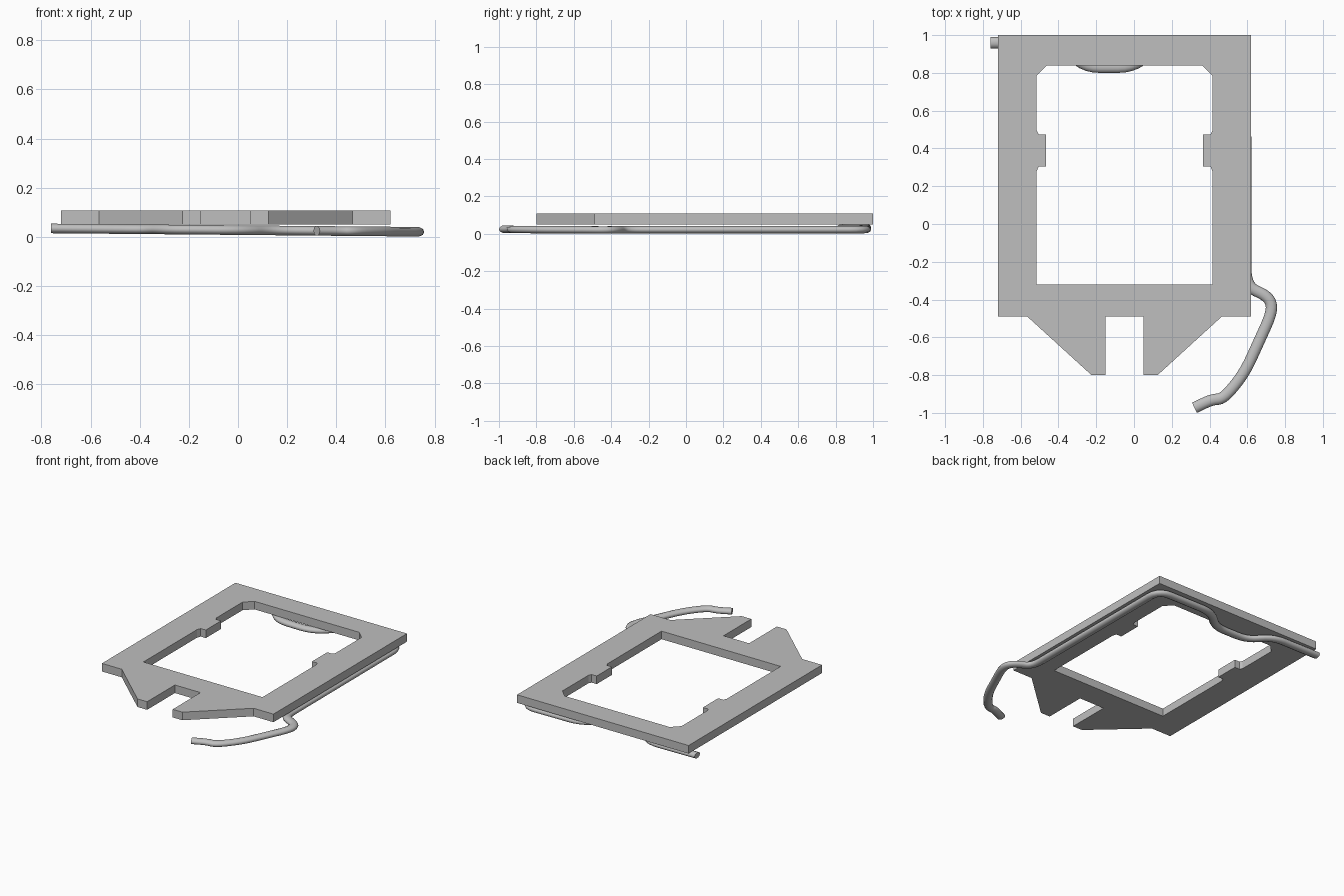
import bpy, math
from mathutils import Vector

cube = bpy.data.objects.get("Cube")
if cube:
    bpy.data.objects.remove(cube, do_unlink=True)

# One flat grey for everything
grey = bpy.data.materials.new("light_grey")
grey.use_nodes = True
GREY = (0.52, 0.52, 0.52, 1.0)
grey.diffuse_color = GREY
grey.node_tree.nodes["Principled BSDF"].inputs["Base Color"].default_value = GREY


def add_spline(curve, points, cyclic):
    spline = curve.splines.new('POLY')
    spline.points.add(len(points) - 1)
    for p, (x, y) in zip(spline.points, points):
        p.co = (x, y, 0, 1)
    spline.use_cyclic_u = cyclic


def curve_to_mesh(name, curve, angle):
    """Turn the curve into a mesh object, shaded smooth below the angle."""
    obj = bpy.data.objects.new(name, curve)
    bpy.context.collection.objects.link(obj)
    bpy.ops.object.select_all(action='DESELECT')
    obj.select_set(True)
    bpy.context.view_layer.objects.active = obj
    bpy.ops.object.convert(target='MESH')
    obj = bpy.context.object
    obj.data.materials.clear()
    obj.data.materials.append(grey)
    bpy.ops.object.shade_smooth_by_angle(angle=math.radians(angle))
    return obj


MID = -0.05  # symmetry line of the frame plate


def mirrored(half):
    """Closed loop from a half profile given as distance from the midline."""
    return [(MID - d, y) for d, y in half] + [(MID + d, y) for d, y in reversed(half)]


def fillet(points, radius, steps=5):
    """Round every inner corner of a path."""
    pts = [Vector(p) for p in points]
    out = [pts[0]]
    for a, b, c in zip(pts, pts[1:], pts[2:]):
        r1 = min(radius, (a - b).length * 0.45)
        r2 = min(radius, (c - b).length * 0.45)
        p, q = b + (a - b).normalized() * r1, b + (c - b).normalized() * r2
        for i in range(steps + 1):
            t = i / steps
            out.append(p * (1 - t) ** 2 + b * 2 * t * (1 - t) + q * t * t)
    return out + [pts[-1]]


# Frame plate: outline with two front prongs, and a notched opening
outline = [(0.67, 1.0), (0.67, -0.49), (0.515, -0.49), (0.175, -0.80),
           (0.10, -0.80), (0.10, -0.49)]
opening = [(0.41, 0.84), (0.465, 0.785), (0.465, 0.495), (0.455, 0.475),
           (0.415, 0.475), (0.415, 0.305), (0.455, 0.305), (0.465, 0.28),
           (0.465, -0.32)]
plate = bpy.data.curves.new("frame_plate", 'CURVE')
plate.dimensions = '2D'
plate.fill_mode = 'BOTH'
plate.extrude = 0.0285
add_spline(plate, mirrored(outline), True)
add_spline(plate, mirrored(opening), True)
frame = curve_to_mesh("frame_plate", plate, 20)
for v in frame.data.vertices:
    v.co.z += 0.0795

# Bent wire lever under the plate: hinge rod, crank, side arm, handle
path = [(-0.76, 0.96), (-0.38, 0.96), (-0.27, 0.83), (0.005, 0.83),
        (0.14, 0.96), (0.59, 0.96), (0.592, -0.33), (0.715, -0.385),
        (0.735, -0.46), (0.585, -0.79), (0.475, -0.925), (0.41, -0.93),
        (0.32, -0.973)]
wire = bpy.data.curves.new("wire_lever", 'CURVE')
wire.dimensions = '3D'
wire.bevel_depth = 0.03
wire.bevel_resolution = 3
wire.use_fill_caps = True
add_spline(wire, fillet(path, 0.09), False)
lever = curve_to_mesh("wire_lever", wire, 45)
# Flatten the wire slightly and let it slope down towards the handle
for v in lever.data.vertices:
    v.co.z = v.co.z * 0.68 + 0.0275 - 0.009 * v.co.x
